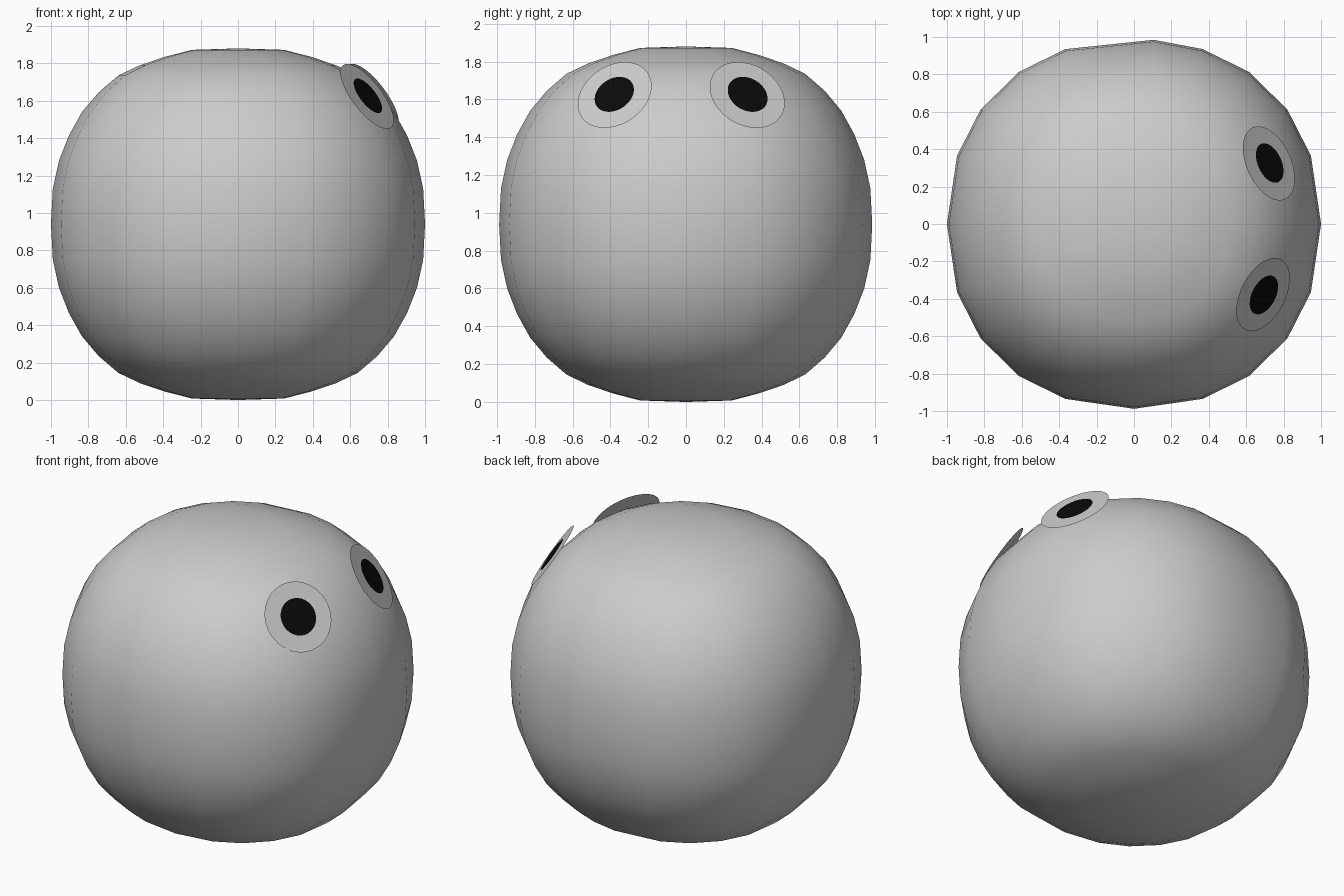
import bpy, bmesh, math
from mathutils import Vector

if "Cube" in bpy.data.objects:
    bpy.data.objects.remove(bpy.data.objects["Cube"])

# Body: slightly boxy, flattened ball lofted from rings
CZ, P = 0.94, 2.18
half = [(0.99, 0.19), (0.957, 0.34), (0.904, 0.475), (0.834, 0.60), (0.745, 0.705),
        (0.64, 0.795), (0.524, 0.85), (0.39, 0.895), (0.246, 0.932)]
profile = [(r, -z) for r, z in reversed(half)] + [(1.0, 0.0)] + half
angles = [q * 90 + a for q in range(4) for a in (0, 21.3, 37, 53, 68.7)]
angles[5] = 84  # one column sits off the axis at the back


def boxy(a):
    return (abs(math.cos(a)) ** P + abs(math.sin(a)) ** P) ** (-1 / P)


def finish(bm, name):
    mesh = bpy.data.meshes.new(name)
    bm.to_mesh(mesh)
    bm.free()
    ob = bpy.data.objects.new(name, mesh)
    bpy.context.collection.objects.link(ob)
    return ob


bm = bmesh.new()
rings = []
for r, z in profile:
    ring = []
    for deg in angles:
        a = math.radians(deg)
        s = r * boxy(a)
        ring.append(bm.verts.new((s * math.cos(a), 0.988 * s * math.sin(a), CZ + z)))
    rings.append(ring)
n = len(angles)
for lo, hi in zip(rings, rings[1:]):
    for i in range(n):
        j = (i + 1) % n
        bm.faces.new((lo[i], lo[j], hi[j], hi[i]))
# Slightly domed caps
bottom = bm.verts.new((0, 0, CZ - 0.94))
top = bm.verts.new((0, 0, CZ + 0.94))
for i in range(n):
    j = (i + 1) % n
    bm.faces.new((rings[0][j], rings[0][i], bottom))
    bm.faces.new((rings[-1][i], rings[-1][j], top))
for f in bm.faces:
    f.smooth = True
finish(bm, "body")

# Eyes: flat discs resting on the body, each with a black pupil in front
black = bpy.data.materials.new("black")
black.diffuse_color = (0.003, 0.003, 0.003, 1)
black.use_nodes = True
black.node_tree.nodes["Principled BSDF"].inputs["Base Color"].default_value = black.diffuse_color


def disc(name, centre, normal, radius, mat=None):
    bm = bmesh.new()
    bmesh.ops.create_circle(bm, cap_ends=True, segments=40, radius=radius)
    ob = finish(bm, name)
    ob.location = centre
    ob.rotation_mode = 'QUATERNION'
    ob.rotation_quaternion = normal.to_track_quat('Z', 'Y')
    if mat:
        ob.data.materials.append(mat)


for side, centre, normal in (("front", (0.69, -0.377, 1.623), (0.735, -0.375, 0.565)),
                             ("back", (0.721, 0.324, 1.623), (0.755, 0.34, 0.565))):
    c, nrm = Vector(centre), Vector(normal).normalized()
    disc(side + "_eye", c, nrm, 0.211)
    disc(side + "_pupil", c + nrm * 0.006, nrm, 0.112, black)
